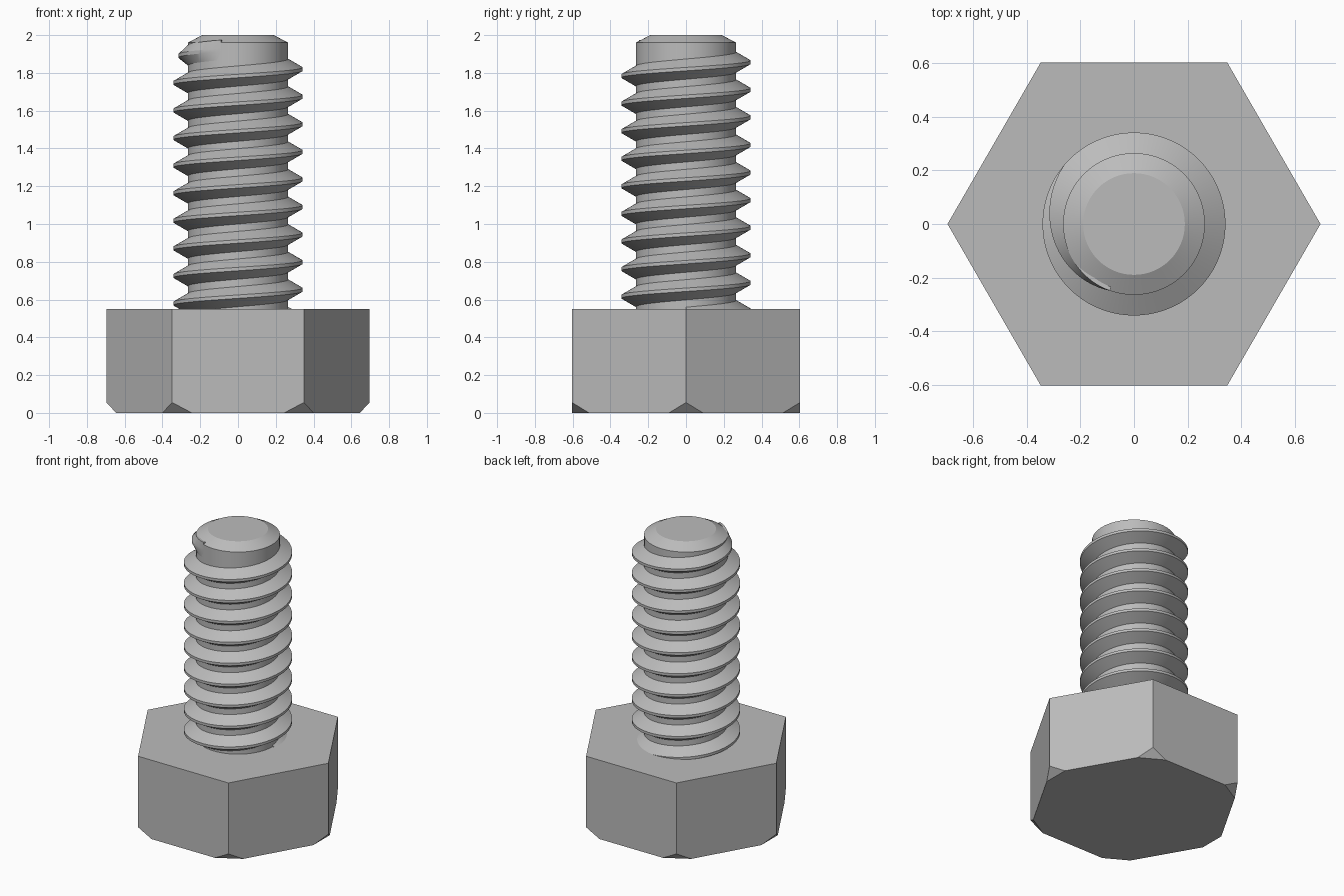
import bpy, bmesh, math
from mathutils import Vector

cube = bpy.data.objects.get("Cube")
if cube:
    bpy.data.objects.remove(cube, do_unlink=True)

steel = bpy.data.materials.new("grey steel")
steel.use_nodes = True
GREY = (0.5, 0.5, 0.5, 1)
steel.diffuse_color = GREY
steel.node_tree.nodes["Principled BSDF"].inputs["Base Color"].default_value = GREY

STEPS = 72            # segments per turn
ROOT, CREST = 0.265, 0.342
PITCH = 0.146
HEAD_TOP = 0.55


def finish(name, bm, smooth):
    bmesh.ops.recalc_face_normals(bm, faces=bm.faces)
    mesh = bpy.data.meshes.new(name)
    bm.to_mesh(mesh)
    bm.free()
    mesh.materials.append(steel)
    obj = bpy.data.objects.new(name, mesh)
    bpy.context.collection.objects.link(obj)
    if smooth:
        bpy.ops.object.select_all(action="DESELECT")
        obj.select_set(True)
        bpy.context.view_layer.objects.active = obj
        bpy.ops.object.shade_smooth_by_angle(angle=math.radians(20))
    return obj


def polar(radius, angle, z):
    return Vector((radius * math.cos(angle), radius * math.sin(angle), z))


# Hexagonal head with the six lower corners cut off flat
bm = bmesh.new()
R = 0.697
base = bm.faces.new([bm.verts.new(polar(R, math.radians(60 * i), 0)) for i in range(6)])
top = bmesh.ops.extrude_face_region(bm, geom=[base])["geom"]
bmesh.ops.translate(bm, vec=(0, 0, HEAD_TOP),
                    verts=[g for g in top if isinstance(g, bmesh.types.BMVert)])
for i in range(6):
    a = math.radians(60 * i)
    cut = bmesh.ops.bisect_plane(
        bm, geom=bm.verts[:] + bm.edges[:] + bm.faces[:],
        plane_co=polar(R, a, 0.055), plane_no=polar(0.055, a, -0.052), clear_outer=True)
    edges = [g for g in cut["geom_cut"] if isinstance(g, bmesh.types.BMEdge)]
    bmesh.ops.holes_fill(bm, edges=edges, sides=0)
finish("hex_head", bm, False)

# Plain shaft with a chamfered tip
bm = bmesh.new()
rings = [[bm.verts.new(polar(r, math.tau * i / STEPS, z)) for i in range(STEPS)]
         for r, z in ((ROOT, HEAD_TOP - 0.1), (ROOT, 1.96), (0.19, 2.0))]
for low, high in zip(rings, rings[1:]):
    for i in range(STEPS):
        j = (i + 1) % STEPS
        bm.faces.new((low[i], low[j], high[j], high[i]))
bm.faces.new(rings[0][::-1])
bm.faces.new(rings[-1])
finish("shaft", bm, True)

# Right-handed helical thread, starting inside the head and fading out near the tip
bm = bmesh.new()
START_Z = 1.82 - 9 * PITCH
TOTAL = 9 * 360 + 250
FADE = 110
half_crest = PITCH / 16
half_root = half_crest + (CREST - ROOT) * math.tan(math.radians(30))
count = round(TOTAL / 360 * STEPS)
sections = []
for k in range(count + 1):
    degrees = TOTAL * k / count
    depth = (CREST - ROOT) * min(1, (TOTAL - degrees) / FADE)
    z = START_Z + PITCH * degrees / 360
    profile = ((ROOT - 0.015, -half_root), (ROOT, -half_root),
               (ROOT + depth, -half_crest), (ROOT + depth, half_crest),
               (ROOT, half_root), (ROOT - 0.015, half_root))
    sections.append([bm.verts.new(polar(r, math.radians(degrees), z + dz))
                     for r, dz in profile])
for a, b in zip(sections, sections[1:]):
    for i in range(6):
        j = (i + 1) % 6
        bm.faces.new((a[i], b[i], b[j], a[j]))
bm.faces.new(sections[0])
bm.faces.new(sections[-1][::-1])
finish("screw_thread", bm, True)
